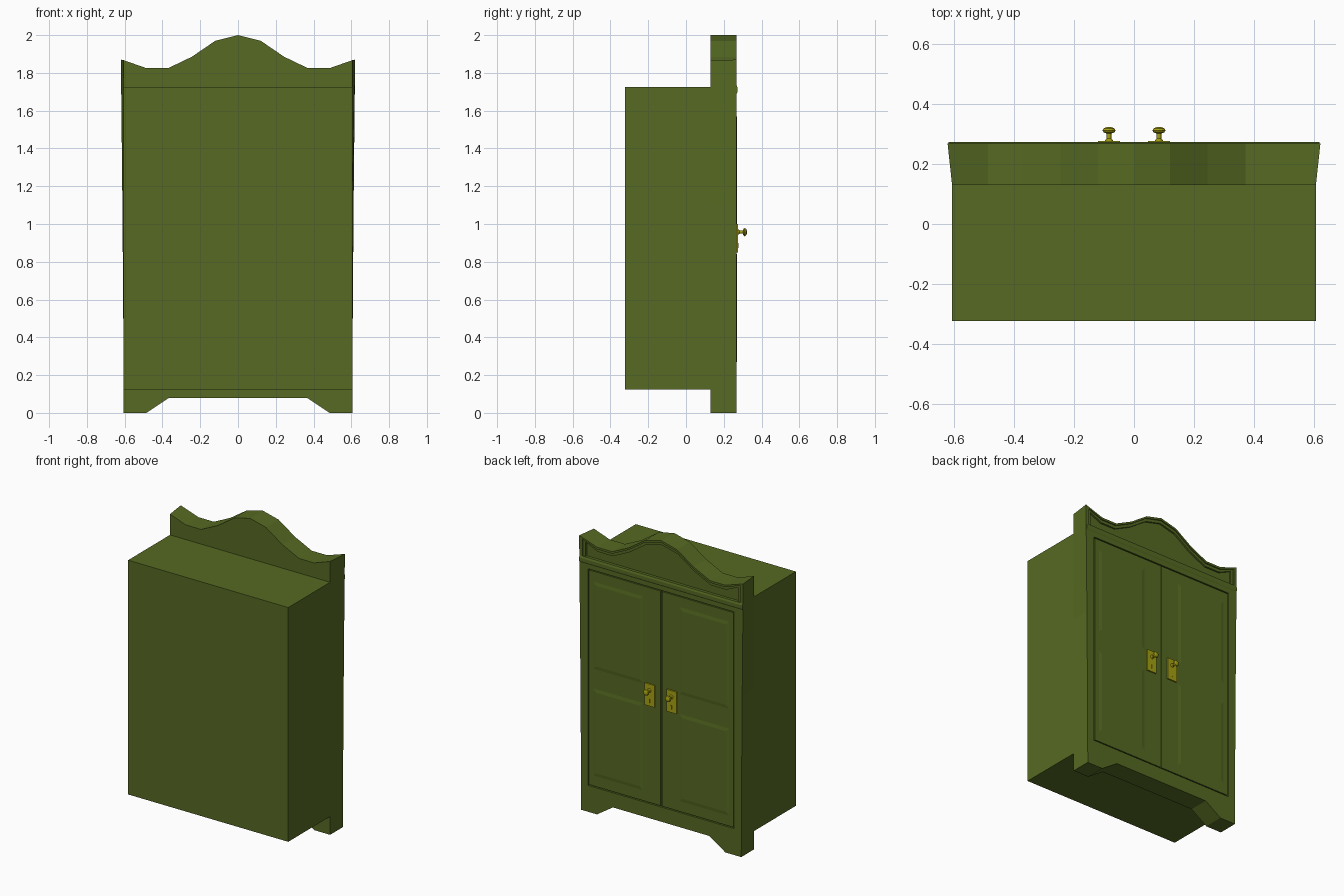
import bpy, bmesh, math
from mathutils import Matrix

if "Cube" in bpy.data.objects:
    bpy.data.objects.remove(bpy.data.objects["Cube"])


def material(name, rgb):
    m = bpy.data.materials.new(name)
    m.diffuse_color = (*rgb, 1)
    m.use_nodes = True
    m.node_tree.nodes["Principled BSDF"].inputs["Base Color"].default_value = m.diffuse_color
    return m


OLIVE = material("olive wood", (0.093, 0.144, 0.016))
BRASS = material("yellow brass", (0.376, 0.352, 0.006))
FRONT = 0.268   # y of the decorated face


def finish(bm, name, mat):
    bmesh.ops.recalc_face_normals(bm, faces=bm.faces[:])
    me = bpy.data.meshes.new(name)
    bm.to_mesh(me)
    bm.free()
    me.materials.append(mat)
    ob = bpy.data.objects.new(name, me)
    bpy.context.collection.objects.link(ob)
    return ob


def loft(name, a, b, mat):
    """Solid between two matching closed loops of 3D points."""
    bm = bmesh.new()
    va = [bm.verts.new(p) for p in a]
    vb = [bm.verts.new(p) for p in b]
    n = len(a)
    for i in range(n):
        j = (i + 1) % n
        bm.faces.new((va[i], va[j], vb[j], vb[i]))
    bm.faces.new(va)
    bm.faces.new(vb)
    return finish(bm, name, mat)


def prism(name, outline, y0, y1, mat):
    return loft(name, [(x, y0, z) for x, z in outline], [(x, y1, z) for x, z in outline], mat)


def rect(x0, x1, z0, z1):
    return [(x0, z0), (x1, z0), (x1, z1), (x0, z1)]


def cut(ob, outline, depth):
    tool = prism("cutter", outline, FRONT - depth, FRONT + 0.1, OLIVE)
    tool.hide_render = True
    mod = ob.modifiers.new("cut", "BOOLEAN")
    mod.operation = "DIFFERENCE"
    mod.solver = "EXACT"
    mod.object = tool
    dg = bpy.context.evaluated_depsgraph_get()
    me = bpy.data.meshes.new_from_object(ob.evaluated_get(dg))
    ob.modifiers.clear()
    ob.data = me
    bpy.data.objects.remove(tool)


def mirrored(half):
    """Right half from bottom centre to top centre, closed by its mirror."""
    return half + [(-x, z) for x, z in reversed(half) if x > 0]


# Cabinet box
prism("cabinet_box", rect(-0.605, 0.605, 0.125, 1.725), -0.322, 0.13, OLIVE)

# Face board with feet, curved crown and sides that flare toward the top
CREST = [(0.485, 1.825), (0.37, 1.825), (0.245, 1.885), (0.12, 1.97), (0, 2.0)]
FOOT = [(0.365, 0.08), (0.485, 0)]
back = mirrored(FOOT + [(0.605, 0), (0.605, 0.3), (0.605, 1.1), (0.605, 1.867)] + CREST)
face = mirrored(FOOT + [(0.605, 0), (0.606, 0.3), (0.612, 1.1), (0.62, 1.87)] + CREST)
board = loft("face_board", [(x, 0.13, z) for x, z in back],
             [(x, FRONT, z) for x, z in face], OLIVE)

# Stepped recess in the crown
for inset, depth in ((0.014, 0.008), (0.034, 0.02)):
    crown = [(0.61 - inset, 1.735), (0.61 - inset, 1.866 - inset)]
    crown += [(x, z - inset) for x, z in CREST]
    cut(board, mirrored(crown), depth)

# Recess that leaves a shadow gap around the doors
cut(board, rect(-0.552, 0.552, 0.18, 1.66), 0.018)

# Rail moulding under the crown
rail = [(0.25, 1.69), (FRONT, 1.69), (0.273, 1.7), (0.273, 1.722), (FRONT, 1.735), (0.25, 1.735)]
loft("rail_moulding", [(-0.617, y, z) for y, z in rail], [(0.617, y, z) for y, z in rail], OLIVE)


def panel(name, x0, x1, z0, z1):
    """Shallow raised panel with sloped edges."""
    b = 0.03
    loft(name, [(x, FRONT - 0.002, z) for x, z in rect(x0, x1, z0, z1)],
         [(x, FRONT + 0.002, z) for x, z in rect(x0 + b, x1 - b, z0 + b, z1 - b)], OLIVE)


def lathe(name, x, z, profile, sides=12):
    """Turned part around the y axis; profile is (radius, y)."""
    bm = bmesh.new()
    rings = [[bm.verts.new((x + r * math.cos(t), y, z + r * math.sin(t)))
              for t in (2 * math.pi * i / sides for i in range(sides))] for r, y in profile]
    for a, b in zip(rings, rings[1:]):
        for i in range(sides):
            j = (i + 1) % sides
            bm.faces.new((a[i], a[j], b[j], b[i]))
    bm.faces.new(rings[0])
    bm.faces.new(rings[-1])
    return finish(bm, name, BRASS)


for s, side in ((-1, "left"), (1, "right")):
    # Door leaf with two panels
    x0, x1 = sorted((s * 0.004, s * 0.545))
    prism(side + "_door", rect(x0, x1, 0.187, 1.653), FRONT - 0.03, FRONT - 0.001, OLIVE)
    p0, p1 = sorted((s * 0.13, s * 0.52))
    panel(side + "_upper_panel", p0, p1, 0.98, 1.59)
    panel(side + "_lower_panel", p0, p1, 0.25, 0.86)
    # Lock plate, keyhole and knob
    c = s * 0.083
    plate = rect(c - 0.037, c + 0.037, 0.85, 1.0)
    prism(side + "_lock_plate", plate, FRONT - 0.005, FRONT + 0.008, BRASS)
    prism(side + "_keyhole_cover", rect(c - 0.004, c + 0.004, 0.872, 0.9),
          FRONT, FRONT + 0.011, BRASS)
    lathe(side + "_knob", c, 0.957,
          [(0.015, 0.27), (0.013, 0.279), (0.008, 0.284), (0.008, 0.301), (0.017, 0.304),
           (0.022, 0.311), (0.018, 0.318), (0.008, 0.322)])
